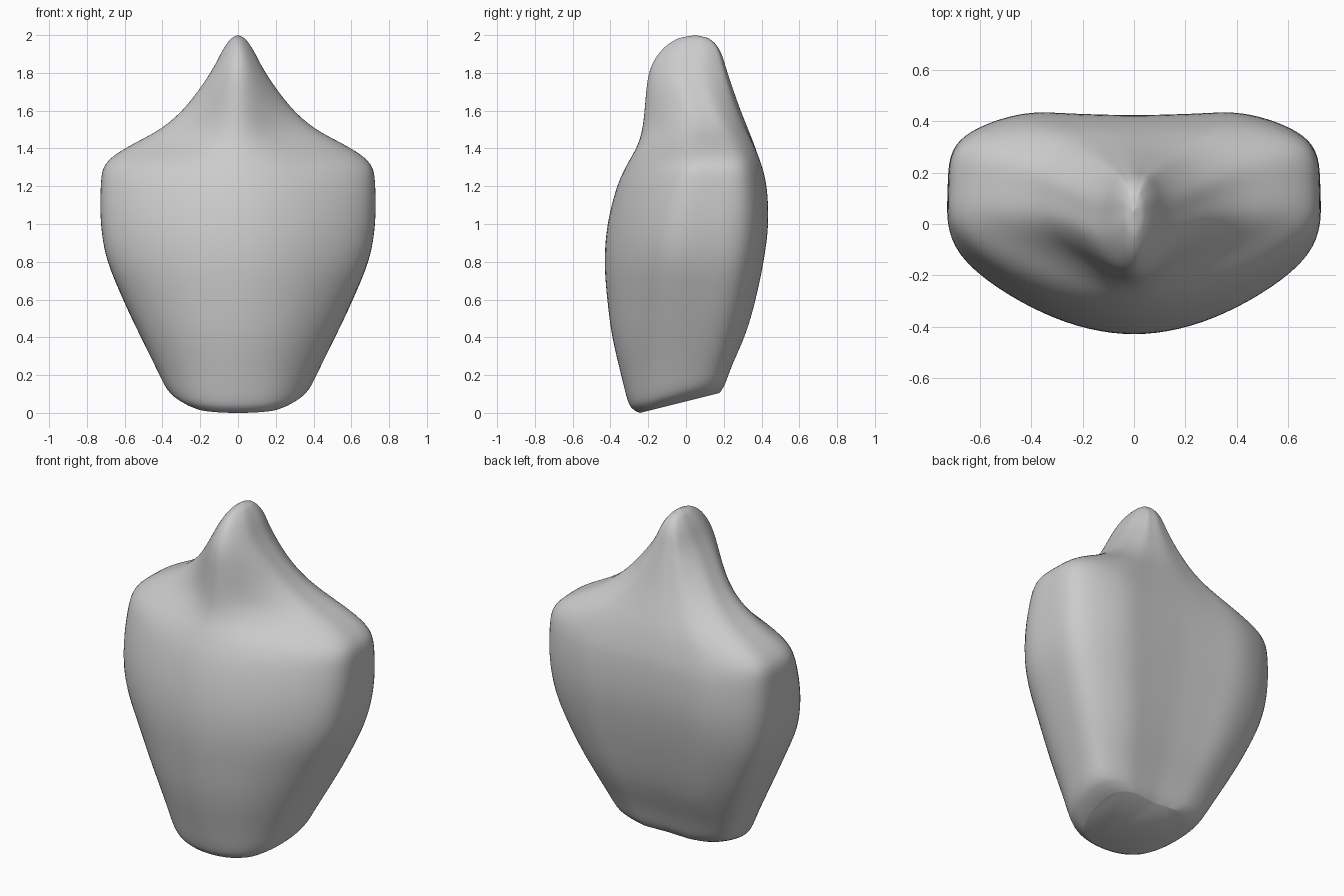
import bpy, bmesh

# Section levels: z, half width, front y, back y, side-front y, side-back y,
# front hollow (0 full .. 1 hollow), back hollow
LEVELS = [
    (0.00, 0.26, -0.245, 0.175, -0.16, 0.12, 0.24, 0.03),
    (0.025, 0.343, -0.29, 0.197, -0.16, 0.14, 0.24, 0.03),
    (0.08, 0.388, -0.315, 0.215, -0.16, 0.155, 0.24, 0.03),
    (0.20, 0.436, -0.345, 0.247, -0.16, 0.18, 0.25, 0.02),
    (0.40, 0.52, -0.393, 0.312, -0.16, 0.225, 0.25, 0.01),
    (0.60, 0.608, -0.42, 0.363, -0.15, 0.27, 0.26, 0.0),
    (0.80, 0.69, -0.435, 0.405, -0.14, 0.305, 0.27, 0.0),
    (1.00, 0.724, -0.42, 0.43, -0.12, 0.325, 0.28, 0.0),
    (1.20, 0.724, -0.37, 0.422, -0.08, 0.325, 0.30, 0.0),
    (1.32, 0.702, -0.315, 0.395, -0.04, 0.31, 0.34, 0.04),
    (1.41, 0.58, -0.268, 0.366, 0.01, 0.275, 0.44, 0.13),
    (1.50, 0.412, -0.24, 0.33, 0.01, 0.23, 0.45, 0.22),
    (1.62, 0.275, -0.222, 0.282, -0.01, 0.17, 0.36, 0.25),
    (1.80, 0.145, -0.20, 0.22, -0.06, 0.11, 0.26, 0.22),
    (1.91, 0.087, -0.14, 0.185, -0.04, 0.11, 0.25, 0.22),
    (1.975, 0.044, -0.06, 0.135, 0.0, 0.09, 0.25, 0.25),
    (2.00, 0.002, 0.048, 0.052, 0.049, 0.051, 0.25, 0.25),
]


def spline(a, b, c, d, t):
    """Catmull-Rom blend of four tuples."""
    return tuple(0.5 * (2 * q + (r - p) * t + (2 * p - 5 * q + 4 * r - s) * t * t
                        + (3 * q - p - 3 * r + s) * t ** 3)
                 for p, q, r, s in zip(a, b, c, d))


def section(level, steps=8):
    """Closed smooth outline for one level of the body."""
    z, w, yf, yb, sf, sb, m, mb = level
    fx = min(0.95, 0.85 + 0.12 * z)
    tilt = 0.25 * max(0.0, 1 - z / 0.6) ** 2
    groove = 0.006 * min(1.0, max(0.0, (1.5 - z) / 0.5))
    half = [(0, yf), (0.5 * w, yf + (sf - yf) * m), (fx * w, sf),
            (w, sf + (sb - sf) * 0.55), (0.945 * w, sb),
            (0.62 * w, yb + (sb - yb) * mb), (0.3 * w, yb + (sb - yb) * mb * 0.3),
            (0, yb - groove)]
    pts = half + [(-x, y) for x, y in half[-2:0:-1]]
    n = len(pts)
    ring = []
    for i in range(n):
        for k in range(steps):
            x, y = spline(pts[i - 1], pts[i], pts[(i + 1) % n], pts[(i + 2) % n], k / steps)
            ring.append((x, y, min(2.0, max(0.0, z + tilt * (y - yf)))))
    return ring


# Interpolate the levels vertically
fine = []
last = len(LEVELS) - 1
for i in range(last):
    a, d = LEVELS[max(i - 1, 0)], LEVELS[min(i + 2, last)]
    fine += [spline(a, LEVELS[i], LEVELS[i + 1], d, k / 6) for k in range(6)]
fine.append(LEVELS[-1])

# Skin the sections into one closed body
bm = bmesh.new()
rings = [[bm.verts.new(p) for p in section(lv)] for lv in fine]
for lo, hi in zip(rings, rings[1:]):
    n = len(lo)
    for j in range(n):
        bm.faces.new((lo[j], lo[(j + 1) % n], hi[(j + 1) % n], hi[j]))
bm.faces.new(rings[0][::-1])
bm.faces.new(rings[-1])

# Soften the body between the end caps
soft = [v for ring in rings[4:-6] for v in ring]
for _ in range(12):
    bmesh.ops.smooth_vert(bm, verts=soft, factor=0.5,
                          use_axis_x=True, use_axis_y=True, use_axis_z=True)
bmesh.ops.recalc_face_normals(bm, faces=bm.faces)
for f in bm.faces:
    f.smooth = True
mesh = bpy.data.meshes.new("torso")
bm.to_mesh(mesh)
bm.free()
torso = bpy.data.objects.new("torso", mesh)
bpy.context.collection.objects.link(torso)
